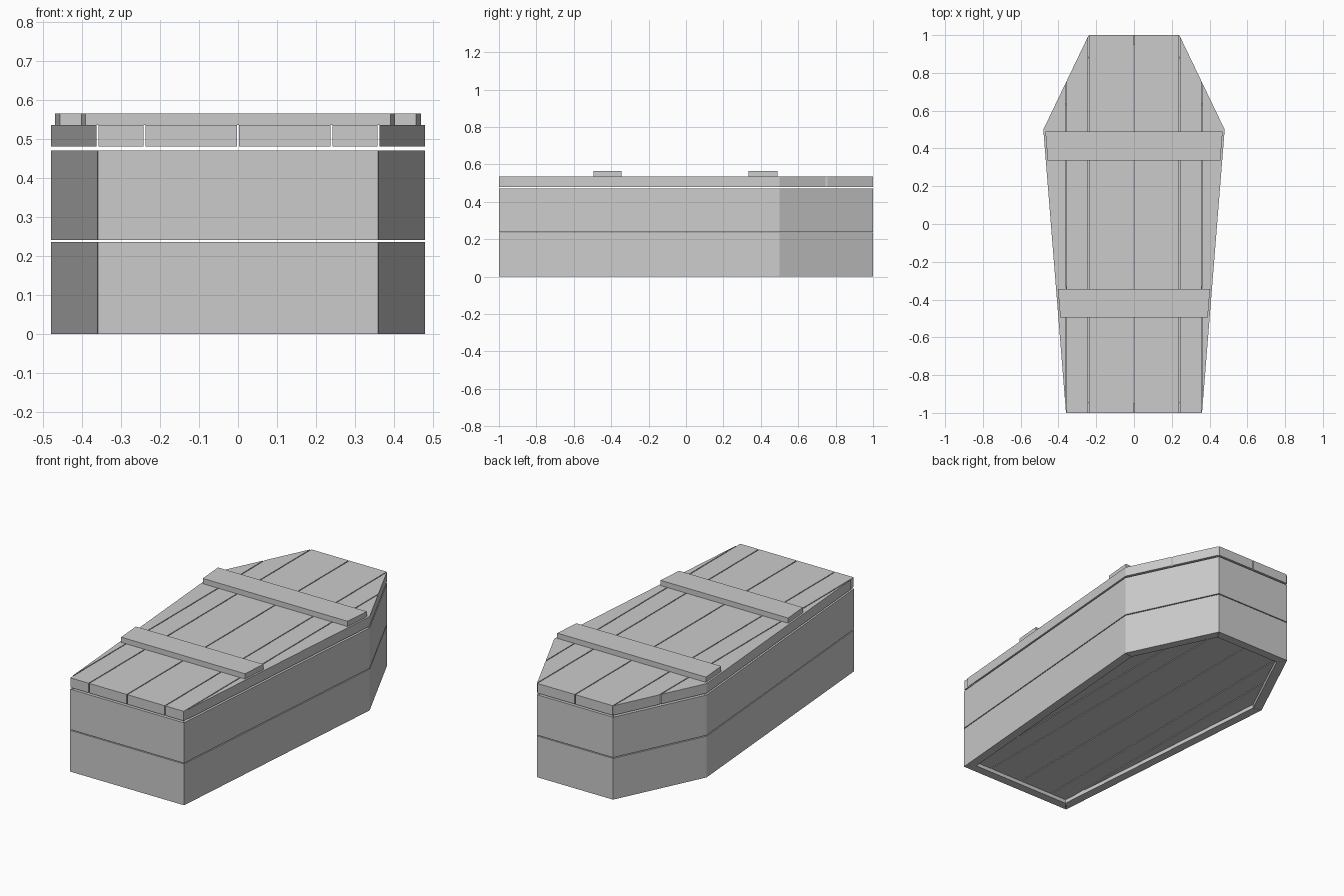
import bpy, bmesh
from mathutils import Vector

if "Cube" in bpy.data.objects:
    bpy.data.objects.remove(bpy.data.objects["Cube"])

# Six-sided plan of the box, counter-clockwise
OUTLINE = [Vector(p) for p in [(-.36, -1), (.36, -1), (.48, .5),
                               (.24, 1), (-.24, 1), (-.48, .5)]]
GAP = 0.0025


def inset(pts, d):
    """Offset a counter-clockwise outline inwards by d."""
    out = []
    for i, p in enumerate(pts):
        a = (p - pts[i - 1]).normalized()
        b = (pts[(i + 1) % len(pts)] - p).normalized()
        n1, n2 = Vector((-a.y, a.x)), Vector((-b.y, b.x))
        out.append(p + (n1 + n2) * d / (1 + n1.dot(n2)))
    return out


def slab(name, pts, z0, z1, axis=0, lo=-9, hi=9):
    """Extrude an outline, trimmed to lo..hi along one axis."""
    bm = bmesh.new()
    bm.faces.new([bm.verts.new((p.x, p.y, z0)) for p in pts])
    for co, sign in ((lo, -1), (hi, 1)):
        pos, nor = Vector(), Vector()
        pos[axis], nor[axis] = co, sign
        bmesh.ops.bisect_plane(bm, geom=bm.verts[:] + bm.edges[:] + bm.faces[:],
                               plane_co=pos, plane_no=nor, clear_outer=True)
    ret = bmesh.ops.extrude_face_region(bm, geom=bm.faces[:])
    top = [v for v in ret["geom"] if isinstance(v, bmesh.types.BMVert)]
    bmesh.ops.translate(bm, verts=top, vec=(0, 0, z1 - z0))
    bmesh.ops.recalc_face_normals(bm, faces=bm.faces)
    me = bpy.data.meshes.new(name)
    bm.to_mesh(me)
    bm.free()
    ob = bpy.data.objects.new(name, me)
    bpy.context.collection.objects.link(ob)
    return ob


def planks(name, pts, cuts, z0, z1):
    for i, (a, b) in enumerate(zip(cuts, cuts[1:])):
        slab(f"{name}_{i + 1}", pts, z0, z1, 0, a + GAP, b - GAP)


# Side walls: two courses of mitred boards
inner = inset(OUTLINE, 0.05)
for row, (z0, z1) in enumerate([(0, .235), (.24, .47)]):
    for i in range(6):
        j = (i + 1) % 6
        d = (OUTLINE[j] - OUTLINE[i]).normalized() * 0.001
        slab(f"wall_board_{row + 1}_{i + 1}",
             [OUTLINE[i] + d, OUTLINE[j] - d, inner[j] - d, inner[i] + d], z0, z1)

# Floor boards, slightly recessed inside the walls
planks("floor_board", inset(OUTLINE, 0.052),
       [-.44, -.32, -.21, 0, .21, .32, .44], .02, .07)

# Lid boards
planks("lid_board", OUTLINE, [-.5, -.36, -.24, 0, .24, .36, .5], .48, .535)

# Cross battens on the lid
batten_outline = inset(OUTLINE, 0.01)
slab("head_batten", batten_outline, .535, .565, 1, .335, .49)
slab("foot_batten", batten_outline, .535, .565, 1, -.495, -.345)
